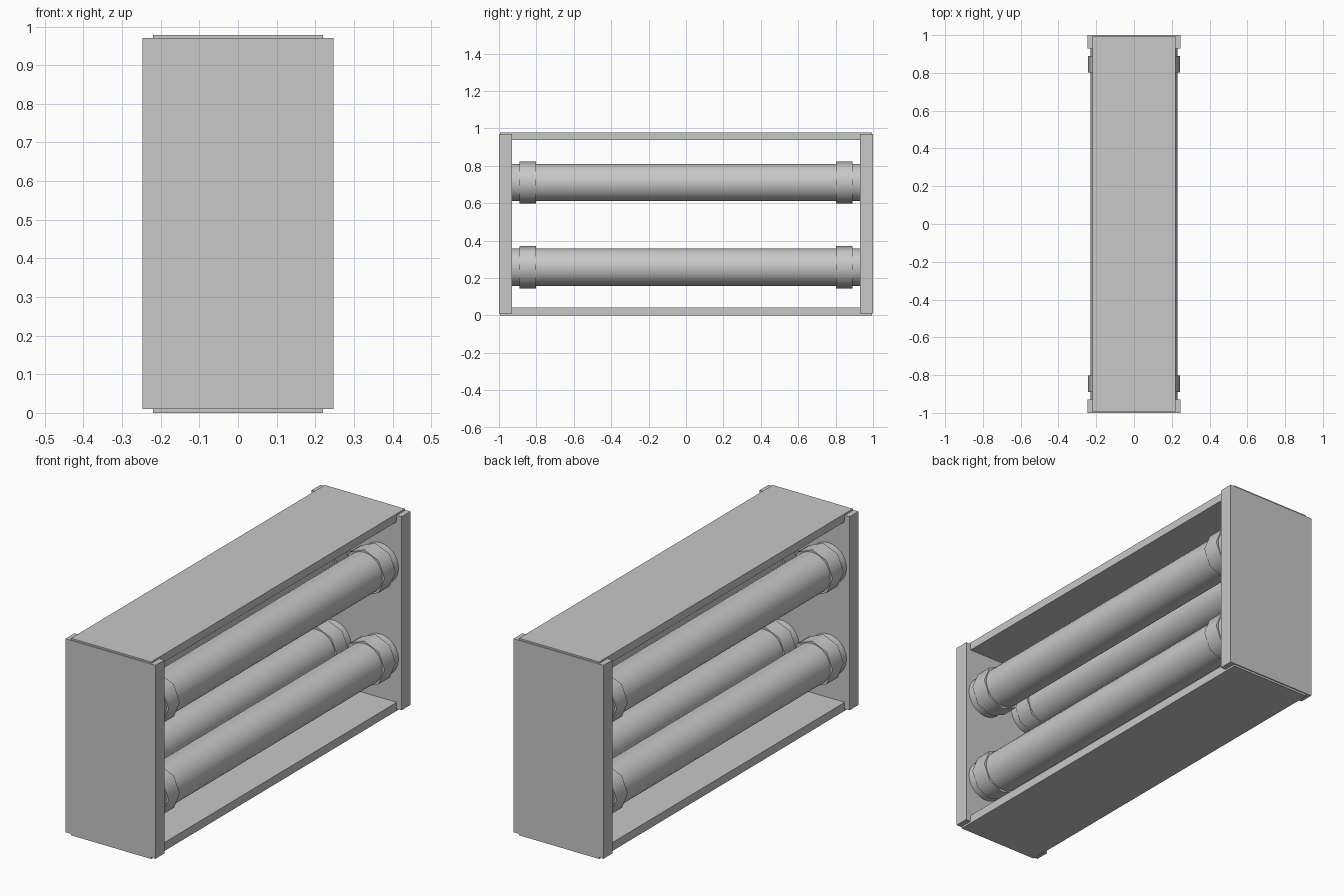
import bpy, math

if "Cube" in bpy.data.objects:
    bpy.data.objects.remove(bpy.data.objects["Cube"])

grey = bpy.data.materials.new("light_grey")
grey.diffuse_color = (0.58, 0.58, 0.58, 1)
grey.use_nodes = True
grey.node_tree.nodes["Principled BSDF"].inputs["Base Color"].default_value = grey.diffuse_color


def box(name, lo, hi):
    bpy.ops.mesh.primitive_cube_add(size=1, location=[(a + b) / 2 for a, b in zip(lo, hi)])
    ob = bpy.context.object
    ob.name = name
    ob.scale = [b - a for a, b in zip(lo, hi)]
    bpy.ops.object.transform_apply(location=False, rotation=False, scale=True)
    ob.data.materials.append(grey)


def rod(name, x, z, y0, y1, radius, sides):
    bpy.ops.mesh.primitive_cylinder_add(vertices=sides, radius=radius, depth=y1 - y0,
                                        location=(x, (y0 + y1) / 2, z),
                                        rotation=(math.pi / 2, 0, 0))
    ob = bpy.context.object
    ob.name = name
    ob.data.materials.append(grey)
    bpy.ops.object.shade_smooth_by_angle(angle=math.radians(50))


# End plates
box("front_end_plate", (-0.247, -1.0, 0.01), (0.247, -0.93, 0.97))
box("back_end_plate", (-0.247, 0.93, 0.01), (0.247, 1.0, 0.97))

# Top and bottom panels, slightly proud of the end plates
box("top_panel", (-0.22, -0.995, 0.938), (0.22, 0.995, 0.978))
box("bottom_panel", (-0.22, -0.995, 0.0), (0.22, 0.995, 0.042))

# Four tubes, each with an eight-sided collar near both ends
for side, x in (("left", -0.13), ("right", 0.13)):
    for level, z in (("lower", 0.258), ("upper", 0.711)):
        rod(f"{level}_{side}_tube", x, z, -0.94, 0.94, 0.1, 32)
        rod(f"{level}_{side}_front_collar", x, z, -0.89, -0.803, 0.113, 8)
        rod(f"{level}_{side}_back_collar", x, z, 0.803, 0.89, 0.113, 8)
